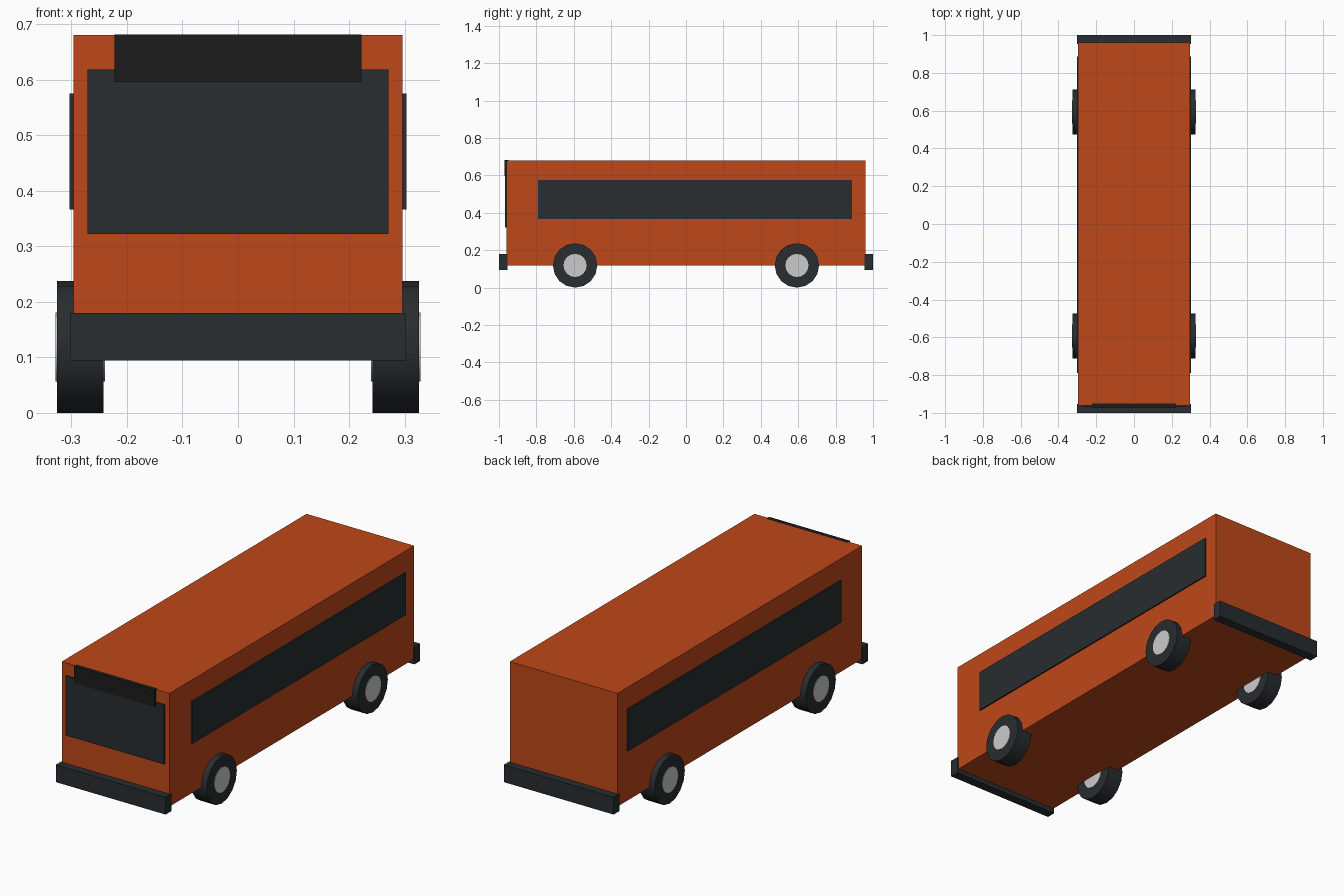
import bpy
import math

if "Cube" in bpy.data.objects:
    bpy.data.objects.remove(bpy.data.objects["Cube"])


def material(name, r, g, b):
    m = bpy.data.materials.new(name)
    m.diffuse_color = (r, g, b, 1)
    m.use_nodes = True
    m.node_tree.nodes["Principled BSDF"].inputs["Base Color"].default_value = m.diffuse_color
    return m


ORANGE = material("orange_paint", 0.52, 0.065, 0.01)
DARK = material("dark_trim", 0.021, 0.026, 0.03)
BLACK = material("black_panel", 0.012, 0.012, 0.012)
SILVER = material("silver", 0.55, 0.56, 0.58)


def box(name, x, y, z, mat):
    """Box from (min, max) ranges on each axis."""
    ranges = (x, y, z)
    bpy.ops.mesh.primitive_cube_add(size=1, location=[(a + b) / 2 for a, b in ranges])
    ob = bpy.context.object
    ob.name = name
    ob.scale = [b - a for a, b in ranges]
    bpy.ops.object.transform_apply(location=False, rotation=False, scale=True)
    ob.data.materials.append(mat)


def disc(name, x, y, z, radius, width, mat):
    """Cylinder with its axle along x."""
    bpy.ops.mesh.primitive_cylinder_add(vertices=16, radius=radius, depth=width,
                                        location=(x, y, z),
                                        rotation=(0, math.pi / 2, 0))
    ob = bpy.context.object
    ob.name = name
    ob.data.materials.append(mat)
    bpy.ops.object.shade_smooth_by_angle(angle=math.radians(30))


# Body shell
box("body", (-0.296, 0.296), (-0.961, 0.961), (0.117, 0.68), ORANGE)

# Windscreen and destination panel
box("windscreen", (-0.271, 0.271), (-0.967, -0.95), (0.322, 0.618), DARK)
box("destination_panel", (-0.222, 0.222), (-0.971, -0.95), (0.596, 0.681), BLACK)

# Bumpers
box("front_bumper", (-0.302, 0.302), (-1.0, -0.954), (0.094, 0.18), DARK)
box("rear_bumper", (-0.302, 0.302), (0.954, 1.0), (0.094, 0.18), DARK)

for side, s in (("left", -1), ("right", 1)):
    # Side window band
    box(side + "_window", sorted((s * 0.285, s * 0.303)), (-0.79, 0.888),
        (0.366, 0.575), DARK)
    # Wheels with hubs passing through
    for end, y in (("front", -0.593), ("rear", 0.593)):
        disc(f"{end}_{side}_tyre", s * 0.284, y, 0.1185, 0.1185, 0.084, DARK)
        disc(f"{end}_{side}_hub", s * 0.284, y, 0.1185, 0.062, 0.089, SILVER)
